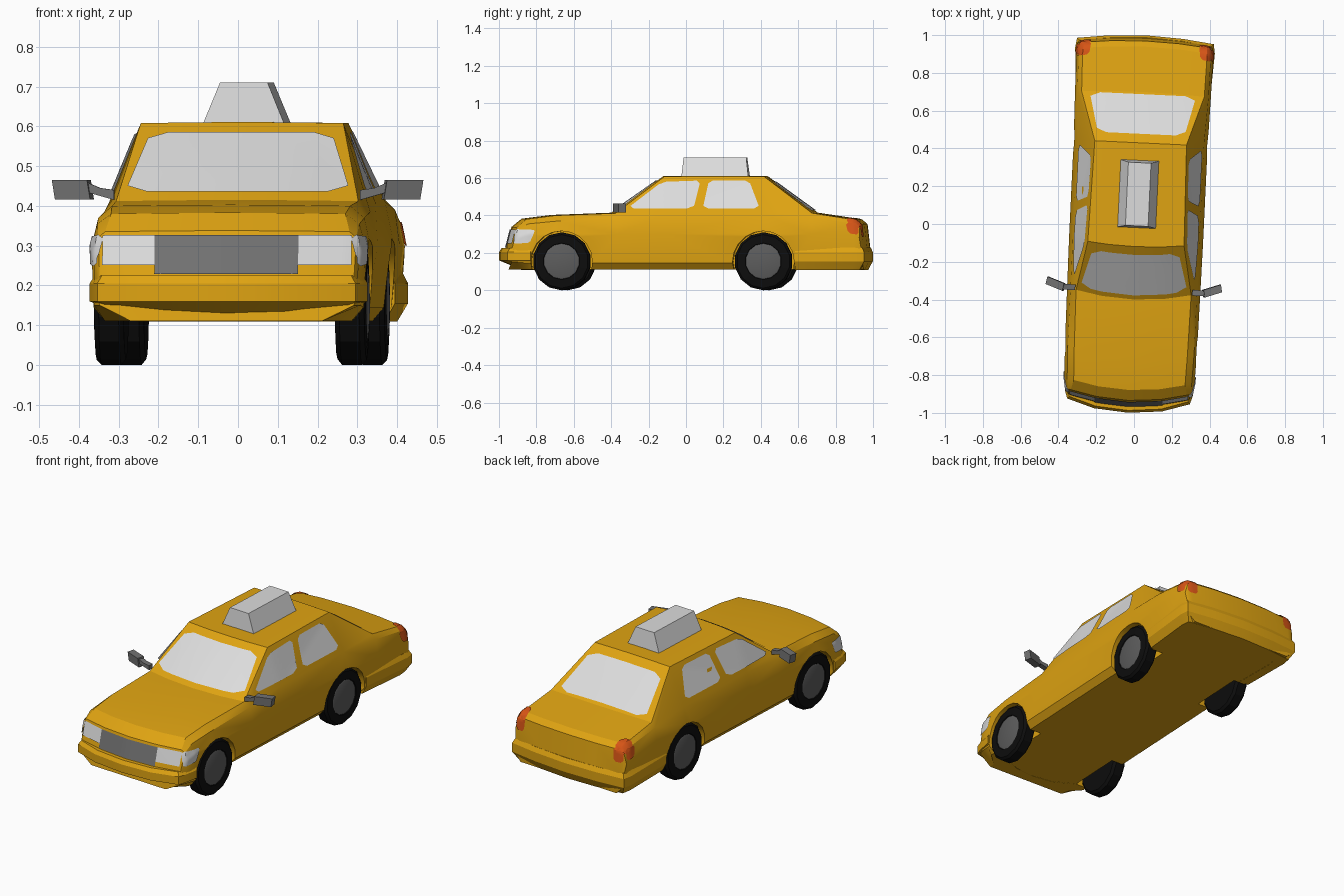
import bpy, bmesh, math
from mathutils import Vector, Matrix
from mathutils.bvhtree import BVHTree

if "Cube" in bpy.data.objects:
    bpy.data.objects.remove(bpy.data.objects["Cube"], do_unlink=True)

# The whole car stands slightly turned about the vertical
PLACE = Matrix.Translation((0.015, 0, 0)) @ Matrix.Rotation(math.radians(-2.7), 4, 'Z')


def material(name, rgb):
    m = bpy.data.materials.new(name)
    m.use_nodes = True
    m.diffuse_color = (*rgb, 1)
    bsdf = m.node_tree.nodes["Principled BSDF"]
    bsdf.inputs["Base Color"].default_value = (*rgb, 1)
    bsdf.inputs["Roughness"].default_value = 0.6
    return m


YELLOW = material("taxi_yellow", (0.74, 0.37, 0.006))
WHITE = material("pale_glass", (0.72, 0.72, 0.72))
GREY = material("mid_grey", (0.17, 0.17, 0.17))
RIM = material("rim_grey", (0.11, 0.11, 0.11))
BLACK = material("tyre_black", (0.004, 0.004, 0.004))
RED = material("tail_light_red", (0.68, 0.09, 0.008))


def finish(name, bm, mat, recalc=True):
    if recalc:
        bmesh.ops.recalc_face_normals(bm, faces=bm.faces)
    me = bpy.data.meshes.new(name)
    bm.to_mesh(me)
    bm.free()
    me.materials.append(mat)
    ob = bpy.data.objects.new(name, me)
    bpy.context.collection.objects.link(ob)
    return ob


def loft(rings):
    """Closed rings joined in order, with capped ends."""
    bm = bmesh.new()
    vs = [[bm.verts.new(p) for p in r] for r in rings]
    n = len(rings[0])
    for a, b in zip(vs, vs[1:]):
        for i in range(n):
            j = (i + 1) % n
            bm.faces.new((a[i], a[j], b[j], b[i]))
    bm.faces.new(vs[0])
    bm.faces.new(vs[-1])
    bmesh.ops.recalc_face_normals(bm, faces=bm.faces)
    return bm


# Body stations: y, bow, then (half width, z) of sill, waist, shoulder, top edge
stations = [
    (-0.965, 0.45, (0.32, 0.15), (0.325, 0.19), (0.32, 0.215), (0.30, 0.22)),
    (-0.935, 0.45, (0.335, 0.15), (0.335, 0.28), (0.325, 0.32), (0.308, 0.335)),
    (-0.88, 0.45, (0.34, 0.145), (0.345, 0.30), (0.33, 0.355), (0.295, 0.38)),
    (-0.72, 0.40, (0.34, 0.145), (0.35, 0.30), (0.335, 0.37), (0.30, 0.40)),
    (-0.40, 0.40, (0.34, 0.145), (0.353, 0.30), (0.335, 0.385), (0.305, 0.412)),
    (-0.12, 0.25, (0.34, 0.145), (0.355, 0.30), (0.335, 0.41), (0.255, 0.608)),
    (0.43, 0.0, (0.34, 0.145), (0.355, 0.30), (0.335, 0.41), (0.243, 0.608)),
    (0.70, -0.1, (0.345, 0.145), (0.36, 0.30), (0.348, 0.39), (0.325, 0.413)),
    (0.94, -0.2, (0.35, 0.145), (0.362, 0.30), (0.35, 0.358), (0.33, 0.377)),
    (0.97, -0.2, (0.35, 0.145), (0.36, 0.28), (0.345, 0.335), (0.325, 0.352)),
    (0.985, -0.2, (0.345, 0.145), (0.345, 0.18), (0.34, 0.20), (0.32, 0.22)),
]


def body_ring(y, bow, sill, waist, shoulder, top):
    floor = (0.24 if y < -0.9 else 0.31, 0.11)
    half = [floor, sill, waist, shoulder, top, (top[0] * 0.55, top[1] + 0.002)]
    pts = half + [(0, top[1] + 0.003)] + [(-x, z) for x, z in reversed(half)]
    return [(x, y + bow * x * x, z) for x, z in pts]


bm = loft([body_ring(*s) for s in stations])
surface = BVHTree.FromBMesh(bm)
body = finish("body", bm, YELLOW)

# Wheel arches cut through the body sides
AXLES = {"front": -0.65, "rear": 0.43}
for y in AXLES.values():
    for s in (1, -1):
        bm = bmesh.new()
        bmesh.ops.create_cone(
            bm, cap_ends=True, segments=20, radius1=0.165, radius2=0.165, depth=0.3,
            matrix=Matrix.Translation((s * 0.39, y, 0.152)) @ Matrix.Rotation(math.pi / 2, 4, 'Y'))
        cutter = finish("arch_cutter", bm, YELLOW)
        cutter.hide_render = True
        mod = body.modifiers.new("arch", 'BOOLEAN')
        mod.operation, mod.solver, mod.object = 'DIFFERENCE', 'EXACT', cutter
        bpy.context.view_layer.objects.active = body
        bpy.ops.object.modifier_apply(modifier=mod.name)
        bpy.data.objects.remove(cutter, do_unlink=True)


# Bumpers: one section swept along a bowed plan path
def bumper(name, path, section, end_y, s):
    path = [(-x, y) for x, y in reversed(path[1:])] + path
    rings = []
    for x, y in path:
        ring = []
        for o, z in section:
            yy = y - s * o
            yy = max(yy, end_y) if s > 0 else min(yy, end_y)
            ring.append((x * (1 - o / 0.35), yy, z))
        rings.append(ring)
    return finish(name, loft(rings), YELLOW)


bumper("front_bumper", [(0, -1.0), (0.18, -0.985), (0.325, -0.94), (0.338, -0.90), (0.35, -0.815)],
       [(0.012, 0.225), (0, 0.205), (0, 0.16), (0.12, 0.109), (0.12, 0.222)], -0.812, -1)
bumper("rear_bumper", [(0, 1.0), (0.2, 0.99), (0.362, 0.97), (0.37, 0.92), (0.352, 0.60)],
       [(0.012, 0.23), (0, 0.205), (0, 0.155), (0.025, 0.109), (0.08, 0.109), (0.08, 0.22)], 0.598, 1)


# Thin plates draped on the body by casting a grid of rays along one axis
def plate(name, mat, quad, axis, clip=True, both=False, n=10):
    a, b, c, d = [Vector(p) for p in quad]
    sides = [(1, "left_"), (-1, "right_")] if both else [(1, "")]
    for flip, prefix in sides:
        bm = bmesh.new()
        grid = {}
        for i in range(n + 1):
            for j in range(n + 1):
                u, v = i / n, j / n
                p = (a * (1 - u) + b * u) * (1 - v) + (d * (1 - u) + c * u) * v
                origin, ray = {
                    'x': ((2, p.x, p.y), (-1, 0, 0)),
                    '-y': ((p.x, -2, p.y), (0, 1, 0)),
                    'y': ((p.x, 2, p.y), (0, -1, 0)),
                    'z': ((p.x, p.y, 2), (0, 0, -1))}[axis]
                hit, normal, _, _ = surface.ray_cast(Vector(origin), Vector(ray))
                if hit:
                    q = hit + normal * 0.005
                    grid[i, j] = bm.verts.new((q.x * flip, q.y, q.z))
        corners = {(0, 0), (n, 0), (n, n), (0, n)} if clip else set()
        for i in range(n):
            for j in range(n):
                keys = [(i, j), (i + 1, j), (i + 1, j + 1), (i, j + 1)]
                vs = [grid[k] for k in keys if k in grid and k not in corners]
                if len(vs) > 2:
                    f = bm.faces.new(vs)
                    f.normal_update()
                    out = -Vector(ray)
                    out.x *= flip
                    if f.normal.dot(out) < 0:
                        f.normal_flip()
        finish(prefix + name, bm, mat, recalc=False)


plate("windshield", WHITE, [(-0.283, 0.432), (0.283, 0.432), (0.228, 0.582), (-0.228, 0.582)], '-y')
plate("rear_window", WHITE, [(-0.23, 0.475), (0.23, 0.475), (0.282, 0.685), (-0.282, 0.685)], 'z')
plate("front_side_window", WHITE, [(-0.30, 0.435), (0.055, 0.435), (0.09, 0.585), (-0.115, 0.578)],
      'x', both=True)
plate("rear_side_window", WHITE, [(0.105, 0.435), (0.41, 0.435), (0.35, 0.585), (0.135, 0.585)],
      'x', both=True)
plate("grille", GREY, [(-0.18, 0.228), (0.18, 0.228), (0.18, 0.325), (-0.18, 0.325)], '-y', clip=False)
plate("headlight", WHITE, [(0.18, 0.25), (0.312, 0.25), (0.312, 0.325), (0.18, 0.325)],
      '-y', clip=False, both=True)
plate("headlight_side", WHITE, [(-0.905, 0.248), (-0.82, 0.255), (-0.79, 0.322), (-0.895, 0.325)],
      'x', both=True)
plate("tail_light_side", RED, [(0.885, 0.305), (0.94, 0.295), (0.935, 0.355), (0.87, 0.362)],
      'x', both=True, n=5)
plate("tail_light_rear", RED, [(0.29, 0.285), (0.345, 0.285), (0.345, 0.352), (0.285, 0.365)],
      'y', both=True, n=5)
plate("tail_light_top", RED, [(0.295, 0.885), (0.352, 0.875), (0.352, 0.945), (0.285, 0.955)],
      'z', both=True, n=5)

# Wheels: lathed tyre and a rim disc
SIDES = 14


def circle(x, y, r):
    return [(x, y + r * math.cos(2 * math.pi * i / SIDES - math.pi / 2),
             0.155 + r * math.sin(2 * math.pi * i / SIDES - math.pi / 2)) for i in range(SIDES)]


for place, y in AXLES.items():
    for s, side in ((1, "left"), (-1, "right")):
        prof = [(0.266, 0.14), (0.278, 0.155), (0.328, 0.155), (0.34, 0.143), (0.343, 0.098), (0.335, 0.092)]
        finish(f"{place}_{side}_tyre", loft([circle(s * x, y, r) for x, r in prof]), BLACK)
        rim = [(0.32, 0.092), (0.339, 0.096), (0.343, 0.085)]
        finish(f"{place}_{side}_rim", loft([circle(s * x, y, r) for x, r in rim]), RIM)

# Door mirrors: angled housing on a short stalk
for s, side in ((1, "left"), (-1, "right")):
    plan = [(0.37, -0.372), (0.46, -0.34), (0.452, -0.30), (0.362, -0.332)]
    low = [(s * x, y, 0.416) for x, y in plan]
    high = [(s * (x + 0.008), y, 0.465) for x, y in plan]
    finish(f"{side}_mirror", loft([low, high]), GREY)
    stalk = [[(s * x, y, z) for y, z in ((-0.365, z0), (-0.335, z0), (-0.335, z1), (-0.365, z1))]
             for x, z0, z1 in ((0.31, 0.415, 0.44), (0.345, 0.425, 0.445), (0.38, 0.435, 0.46))]
    finish(f"{side}_mirror_stalk", loft(stalk), GREY)

# Roof sign
sign = [[(-w, y0, z), (w, y0, z), (w, y1, z), (-w, y1, z)]
        for w, y0, y1, z in ((0.103, -0.02, 0.338, 0.605), (0.06, -0.01, 0.325, 0.71))]
finish("roof_sign", loft(sign), WHITE)

# Turn everything into place and shade
for ob in bpy.context.scene.objects:
    ob.select_set(ob.type == 'MESH')
    if ob.type == 'MESH':
        ob.data.transform(PLACE)
bpy.ops.object.shade_smooth_by_angle(angle=math.radians(25))
